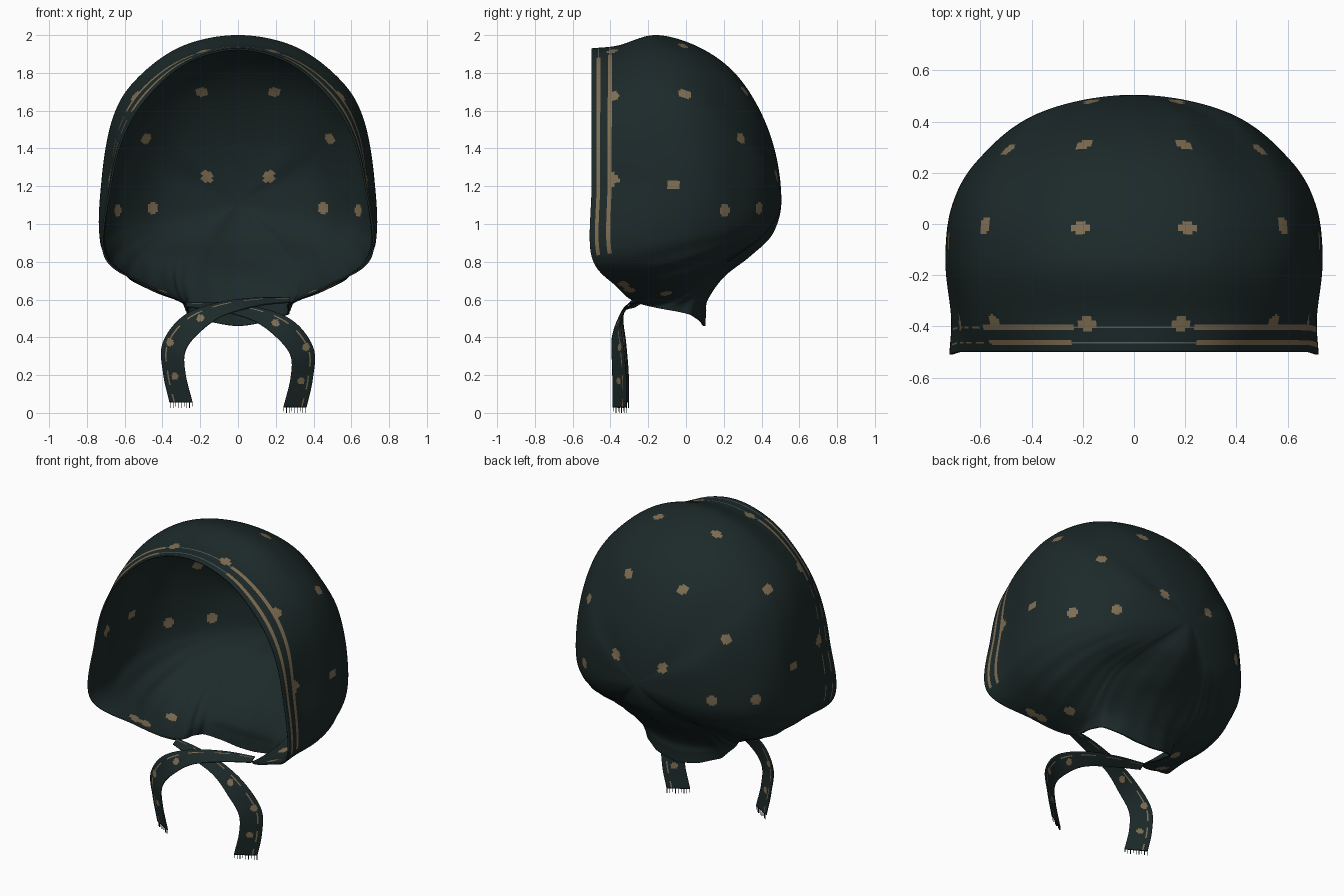
import bpy, bmesh, math
from mathutils import Vector

if "Cube" in bpy.data.objects:
    bpy.data.objects.remove(bpy.data.objects["Cube"])


def make_material(name, rgb):
    mat = bpy.data.materials.new(name)
    mat.use_nodes = True
    mat.diffuse_color = (*rgb, 1)
    mat.node_tree.nodes["Principled BSDF"].inputs["Base Color"].default_value = (*rgb, 1)
    return mat


cloth = make_material("dark green cloth", (0.0118, 0.022, 0.022))
tan = make_material("tan print", (0.21, 0.155, 0.085))
grey = make_material("grey trim line", (0.09, 0.12, 0.125))

# Outer slots, then the lining slots: spots show through, trim does not
CLOTH, SPOT, TRIM, LINE = range(4)
SLOTS = [cloth, tan, tan, grey, cloth, tan, cloth, cloth]


def mirrored(point):
    return Vector((-point[0], point[1], point[2]))


def spline(a, b, c, d, t):
    """Point between b and c on a smooth curve through a, b, c, d."""
    return 0.5 * (2 * b + (c - a) * t + (2 * a - 5 * b + 4 * c - d) * t ** 2
                  + (3 * b - a - 3 * c + d) * t ** 3)


def resample(points, steps, before, after):
    chain = [before] + points + [after]
    out = []
    for k in range(len(points) - 1):
        out += [spline(*chain[k:k + 4], i / steps) for i in range(steps)]
    return out + [points[-1].copy()]


def finish(bm, name, thickness):
    mesh = bpy.data.meshes.new(name)
    bm.to_mesh(mesh)
    bm.free()
    for mat in SLOTS:
        mesh.materials.append(mat)
    obj = bpy.data.objects.new(name, mesh)
    bpy.context.collection.objects.link(obj)
    for poly in mesh.polygons:
        poly.use_smooth = True
    if thickness:
        solid = obj.modifiers.new("cloth thickness", 'SOLIDIFY')
        solid.thickness = thickness
        solid.offset = -1
        solid.material_offset = len(SLOTS) // 2


def snap_spots(bm, spots):
    """Move each spot centre onto the nearest point of the cloth."""
    points = [v.co.copy() for v in bm.verts]
    return [min(points, key=lambda p: (p - Vector(s)).length_squared) for s in spots]


def in_spot(point, spots, radius):
    p = Vector((abs(point.x), point.y, point.z))
    return any((p - s).length < radius for s in spots)


# Seams of the hood, each running from the open edge toward the back
crown_seam = [(-.5, 1.93), (-.36, 1.945), (-.15, 2.0), (.1, 1.92), (.3, 1.75), (.45, 1.46)]
nape_seam = [(.1, .46), (.105, .53), (.115, .6), (.2, .72), (.34, .83), (.46, .95)]
side_seams = [
    [(.27, -.5, 1.86), (.29, -.36, 1.885), (.3, -.15, 1.94), (.29, .09, 1.87), (.24, .3, 1.7), (.15, .45, 1.42)],
    [(.48, -.5, 1.68), (.52, -.36, 1.72), (.535, -.15, 1.77), (.525, .07, 1.71), (.44, .27, 1.56), (.28, .43, 1.36)],
    [(.61, -.5, 1.47), (.64, -.36, 1.51), (.66, -.14, 1.57), (.64, .07, 1.53), (.54, .26, 1.43), (.34, .44, 1.28)],
    [(.68, -.5, 1.2), (.685, -.36, 1.22), (.72, -.13, 1.25), (.7, .08, 1.24), (.6, .25, 1.21), (.38, .43, 1.17)],
    [(.71, -.5, .83), (.705, -.36, .85), (.725, -.15, .89), (.7, .06, .94), (.6, .25, .98), (.38, .42, 1.03)],
    [(.48, -.37, .67), (.52, -.26, .68), (.57, -.1, .71), (.57, .06, .76), (.5, .24, .85), (.32, .41, .96)],
    [(.28, -.25, .58), (.31, -.16, .59), (.36, -.04, .63), (.38, .1, .71), (.36, .23, .81), (.23, .41, .94)],
    [(.26, .02, .52), (.26, .04, .57), (.26, .07, .62), (.27, .14, .7), (.25, .25, .81), (.16, .41, .94)],
]
back_pole = Vector((0, .505, 1.12))

# Close the loop of seams by mirroring the side ones
half = [[Vector(p) for p in seam] for seam in side_seams]
seams = ([[Vector((0, *p)) for p in crown_seam]] + half
         + [[Vector((0, *p)) for p in nape_seam]]
         + [[mirrored(p) for p in seam] for seam in reversed(half)])
STEPS_ROUND, STEPS_BACK = 16, 20

lines = []
for seam in seams:
    last = seam[-1]
    beyond = Vector((-last.x, last.y, 2 * back_pole.z - last.z))
    lines.append(resample(seam + [back_pole], STEPS_BACK, 2 * seam[0] - seam[1], beyond))

# Hood surface with soft gathers toward the nape
count = len(lines)
around, rows = count * STEPS_ROUND, len(lines[0])
bm = bmesh.new()
grid = []
for i in range(around):
    k, t = i // STEPS_ROUND, (i % STEPS_ROUND) / STEPS_ROUND
    column = []
    for j in range(rows):
        p = spline(*[lines[(k + o) % count][j] for o in (-1, 0, 1, 2)], t)
        gather = min(1, max(0, (1 - p.z) / .3)) * min(1, max(0, (p.y + .3) / .3))
        gather *= 1 - j / (rows - 1)
        ripple = 1 + .02 * gather * math.cos(4 * math.pi * t)
        column.append(bm.verts.new((p.x * ripple, p.y * ripple, p.z)))
    grid.append(column)

hood_spots = snap_spots(bm, [
    (.19, -.39, 1.92), (.55, -.39, 1.69), (.2, -.02, 1.93), (.59, -.01, 1.69), (.2, .33, 1.71),
    (.51, .3, 1.46), (.7, -.39, 1.23), (.72, -.07, 1.21), (.17, .48, 1.26), (.44, .37, 1.08),
    (.63, .2, 1.07), (.41, -.11, .63), (.51, -.33, .68), (.46, -.3, .65),
])
jaw = 5 * STEPS_ROUND
for i in range(around):
    n = (i + 1) % around
    near_front = min(i, around - 1 - i) < jaw
    for j in range(rows - 1):
        face = bm.faces.new((grid[i][j], grid[n][j], grid[n][j + 1], grid[i][j + 1]))
        center = face.calc_center_median()
        if in_spot(center, hood_spots, .032):
            face.material_index = SPOT
        elif near_front and j in (4, 5, 6, 13, 14, 15):
            # Two trim stripes follow the opening, worn to dashes low on one side
            middle = j in (5, 14)
            worn = center.x < 0 and center.z < 1.6
            if abs(center.x) < .24:
                face.material_index = LINE if middle else CLOTH
            elif not worn or (middle and i % 8 < 5):
                face.material_index = TRIM
bmesh.ops.remove_doubles(bm, verts=bm.verts, dist=.0001)
finish(bm, "bonnet_hood", .01)

# Ribbon ties: centre line and half-width direction, crossing under the chin
tie_path = [(-.275, -.25, .57), (-.1, -.295, .56), (.1, -.335, .52), (.25, -.365, .44),
            (.338, -.358, .32), (.335, -.35, .18), (.3, -.35, .03)]
tie_width = [(0, .02, .012), (.01, .03, .02), (.02, .025, .033), (.045, .022, .042),
             (.06, .03, .02), (.058, .035, 0), (.06, .035, 0)]
tie_spots = [(.36, -.35, .35), (.33, -.35, .17), (.2, -.35, .47)]
ACROSS = 16


def end_resample(points):
    pts = [Vector(p) for p in points]
    return resample(pts, 16, 2 * pts[0] - pts[1], 2 * pts[-1] - pts[-2])


def make_tie(name, side, shift):
    centers, widths = end_resample(tie_path), end_resample(tie_width)
    bm = bmesh.new()
    ribbon = []
    for c, w in zip(centers, widths):
        ribbon.append([])
        for a in range(ACROSS + 1):
            p = c + w * (2 * a / ACROSS - 1) + shift
            ribbon[-1].append(bm.verts.new((p.x * side, p.y, p.z)))
    spots = [Vector(s) + shift for s in tie_spots]
    for i in range(len(ribbon) - 1):
        for a in range(ACROSS):
            quad = [ribbon[i][a], ribbon[i][a + 1], ribbon[i + 1][a + 1], ribbon[i + 1][a]]
            face = bm.faces.new(quad if side > 0 else quad[::-1])
            printed = a == 12 and i % 13 < 8
            if printed or in_spot(face.calc_center_median(), spots, .022):
                face.material_index = SPOT
    finish(bm, name, .006)

    # Frayed threads along the cut end
    bm = bmesh.new()
    for a in range(0, ACROSS + 1, 2):
        p = centers[-1] + widths[-1] * (2 * a / ACROSS - 1) * .96 + shift
        drop = .03 if a % 3 else .022
        made = bmesh.ops.create_cube(bm, size=1)
        for v in made["verts"]:
            v.co = Vector((p.x * side + v.co.x * .003, p.y + v.co.y * .003,
                           p.z - drop / 2 + v.co.z * drop))
    finish(bm, name + "_fringe", 0)


make_tie("left_tie", 1, Vector((0, 0, 0)))
make_tie("right_tie", -1, Vector((0, .012, .025)))
